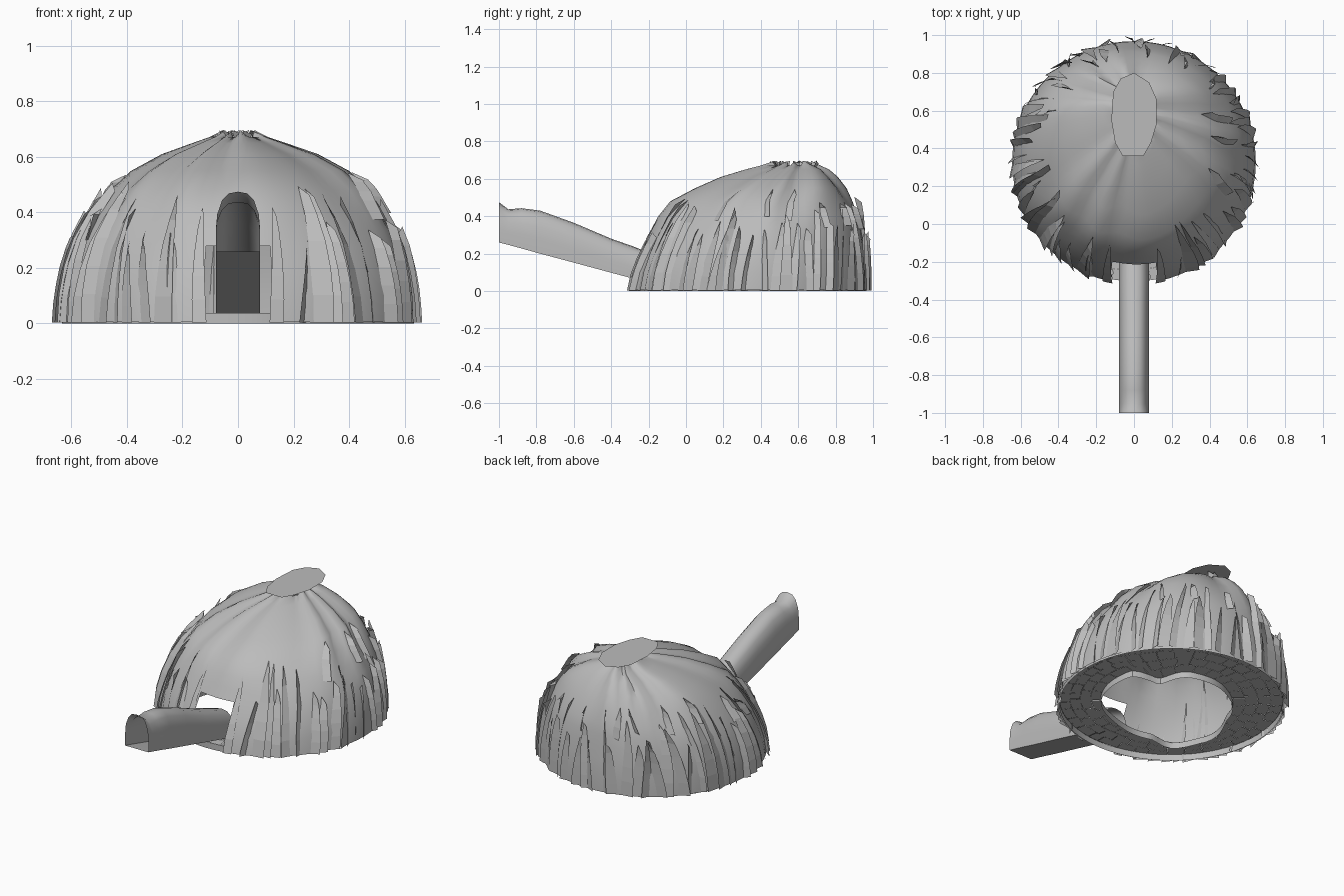
import bpy, bmesh, math, random
from mathutils import Vector

if "Cube" in bpy.data.objects:
    bpy.data.objects.remove(bpy.data.objects["Cube"])

random.seed(4)
grey = bpy.data.materials.new("weathered grey thatch")
grey.diffuse_color = (0.5, 0.5, 0.5, 1)
grey.use_nodes = True
grey.node_tree.nodes["Principled BSDF"].inputs["Base Color"].default_value = grey.diffuse_color


def make(name, bm, smooth=0, normals=True):
    if normals:
        bmesh.ops.recalc_face_normals(bm, faces=bm.faces)
    me = bpy.data.meshes.new(name)
    bm.to_mesh(me)
    bm.free()
    me.materials.append(grey)
    ob = bpy.data.objects.new(name, me)
    bpy.context.collection.objects.link(ob)
    if smooth:
        bpy.ops.object.select_all(action='DESELECT')
        ob.select_set(True)
        bpy.context.view_layer.objects.active = ob
        bpy.ops.object.shade_smooth_by_angle(angle=math.radians(smooth))
    return ob


# Lopsided dome profile: z, half width, front y, back y
LEVELS = [(0.005, .645, -.315, .968), (.1, .638, -.295, .966), (.2, .617, -.255, .955),
          (.28, .59, -.213, .942), (.34, .56, -.178, .932), (.4, .52, -.142, .917),
          (.48, .46, -.07, .882), (.55, .378, .07, .842), (.61, .265, .21, .79),
          (.65, .155, .34, .745), (.672, .095, .42, .70)]


def dome_point(a, z, off=0.0):
    for lo, hi in zip(LEVELS, LEVELS[1:]):
        if z <= hi[0]:
            break
    t = max(0, min(1, (z - lo[0]) / (hi[0] - lo[0])))
    rx, yf, yb = (lo[i] + (hi[i] - lo[i]) * t for i in (1, 2, 3))
    c, s = math.cos(a), math.sin(a)
    fold = 1 + .14 * min(1, z / .67) ** 4 * math.sin(9 * a + 2 * math.sin(3 * a))
    return Vector(((rx * fold + off) * c, (yf + yb) / 2 + ((yb - yf) / 2 * fold + off) * s, z))


# Dome shell with pleated top and a doorway left open at the front
bm = bmesh.new()
N = 64
rows = [[bm.verts.new(dome_point(2 * math.pi * i / N, L[0])) for i in range(N)] for L in LEVELS]
rows.append([])
for i in range(N):
    a = 2 * math.pi * i / N
    rows[-1].append(bm.verts.new((.06 * math.cos(a), .57 + .1 * math.sin(a),
                                  .672 + .025 * math.sin(9 * a + 2 * math.sin(3 * a)))))
for r in range(len(rows) - 1):
    for i in range(N):
        if r < 3 and 46 <= i < 50:
            continue
        j = (i + 1) % N
        bm.faces.new((rows[r][i], rows[r][j], rows[r + 1][j], rows[r + 1][i]))
make("thatched_dome", bm, 50)


# Loose thatch strips against the dome, their tops curling away from it
def strip(bm, a, width, z0, z1, out_l, out_r, lean, curl=0.0):
    steps = 5
    prev = None
    for k in range(steps + 1):
        t = k / steps
        z = z0 + (z1 - z0) * t
        w = width * (1 - .75 * t ** 2) / 2
        mid = a + lean * t
        jag = .03 * (k == steps)
        pair = (bm.verts.new(dome_point(mid - w, z, out_l + curl * t * t)),
                bm.verts.new(dome_point(mid + w, z - jag, out_r + curl * t * t)))
        if prev:
            bm.faces.new((prev[0], prev[1], pair[1], pair[0]))
        prev = pair


bm = bmesh.new()
COUNT = 62
for i in range(COUNT):
    a = 2 * math.pi * (i + random.uniform(-.3, .3)) / COUNT
    if abs(math.cos(a)) < .25 and math.sin(a) < 0:
        continue
    offs = [random.uniform(-.02, .002), random.uniform(.014, .028)]
    random.shuffle(offs)
    strip(bm, a, random.uniform(.06, .13), .004, random.uniform(.3, .52), *offs,
          random.uniform(-.06, .06), random.uniform(.005, .03))
for i in range(18):
    a = 2 * math.pi * (i + random.uniform(-.3, .3)) / 18
    if math.sin(a) < -.6:
        continue
    z = random.uniform(.3, .4)
    strip(bm, a, random.uniform(.05, .1), z, z + random.uniform(.1, .17), -.005, .025,
          random.uniform(-.08, .08), .02)
# strips framing the doorway
for side in (-1, 1):
    strip(bm, -math.pi / 2 + side * .215, .08, .004, .42, .01, .01, side * .03)
make("thatch_strips", bm, normals=False)

# Flat cap over the smoke hole, with ragged shards below it
bm = bmesh.new()
outline = [(0, .8), (-.07, .77), (-.11, .7), (-.12, .55), (-.1, .43), (-.06, .36),
           (.05, .36), (.09, .43), (.12, .53), (.12, .66), (.08, .75)]
bm.faces.new([bm.verts.new((x, y, .7)) for x, y in outline])
make("smoke_hole_cap", bm)
bm = bmesh.new()
for i in range(11):
    a = 2 * math.pi * (i + random.uniform(-.3, .3)) / 11
    c, s = math.cos(a), math.sin(a)
    p = Vector((.065 * c, .58 + .13 * s, .697))
    side = Vector((-s, c, 0)) * .02
    tip = Vector((.05 * c, .58 + .1 * s, .635))
    bm.faces.new([bm.verts.new(v) for v in (p - side, p + side + Vector((0, 0, -.015)), tip)])
make("roof_shards", bm)

# Sloping entrance tunnel: y, bottom z, top z
bm = bmesh.new()
arch = [(-.08, 0), (-.08, .35), (-.075, .62), (-.058, .85), (-.034, .97), (0, 1)]
arch += [(-x, h) for x, h in reversed(arch[:-1])]
path = [(-1, .26, .475), (-.95, .247, .437), (-.88, .228, .443), (-.78, .2, .43),
        (-.6, .152, .365), (-.4, .098, .28), (-.28, .066, .238), (-.16, .033, .19)]
sections = [[bm.verts.new((x, y, b + (t - b) * h)) for x, h in arch] for y, b, t in path]
M = len(arch)
for s0, s1 in zip(sections, sections[1:]):
    for i in range(M):
        j = (i + 1) % M
        bm.faces.new((s0[i], s0[j], s1[j], s1[i]))
make("entrance_tunnel", bm, 65)

# Paved floor ring around an irregular pit: angle in degrees, pit radius
PIT = [(-33, .40), (13, .39), (34, .24), (70, .32), (117, .33), (166, .36),
       (208, .47), (229, .50), (248, .41), (289, .38), (327, .40)]


def pit_radius(a):
    d = (math.degrees(a) + 33) % 360 - 33
    for (a0, r0), (a1, r1) in zip(PIT, PIT[1:]):
        if d <= a1:
            t = (d - a0) / (a1 - a0)
            t = t * t * (3 - 2 * t)
            return r0 + (r1 - r0) * t


def floor_point(a, f, z):
    r = pit_radius(a)
    r += (.635 - r) * f
    return (r * math.cos(a), .33 + r * math.sin(a), z)


# Paving slabs, one thin layer
bm = bmesh.new()
ROWS = 4
for row in range(ROWS):
    count = 26 + 4 * row
    cuts = [2 * math.pi * (i + .5 * (row % 2) + random.uniform(-.18, .18)) / count
            for i in range(count)]
    cuts.append(cuts[0] + 2 * math.pi)
    f0, f1 = row / ROWS, (row + .985) / ROWS
    for a0, a1 in zip(cuts, cuts[1:]):
        a1 -= .004
        am = (a0 + a1) / 2
        plan = [(a0, f0), (am, f0), (a1, f0), (a1, f1), (am, f1), (a0, f1)]
        bm.faces.new([bm.verts.new(floor_point(a, f, .038)) for a, f in plan])
make("paved_floor_ring", bm)

# Kerbs hanging from the inner and outer edge of the paving
bm = bmesh.new()
for f in (0, 1):
    loops = [[bm.verts.new(floor_point(2 * math.pi * i / 72, f, z)) for i in range(72)]
             for z in (0, .038)]
    for i in range(72):
        j = (i + 1) % 72
        bm.faces.new((loops[0][i], loops[0][j], loops[1][j], loops[1][i]))
make("floor_kerbs", bm, 40)
